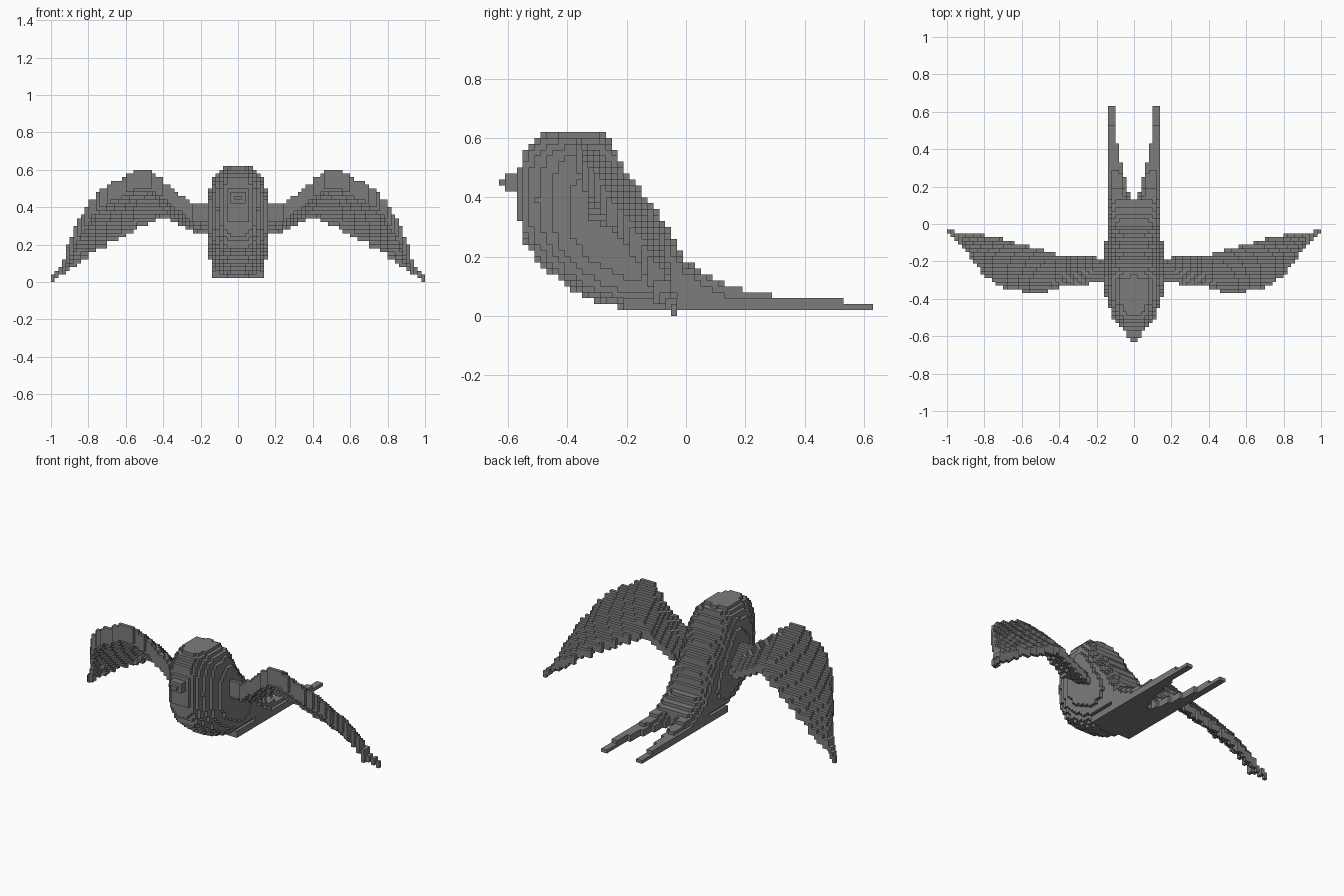
import bpy
import bmesh
from mathutils import Vector

if "Cube" in bpy.data.objects:
    bpy.data.objects.remove(bpy.data.objects["Cube"], do_unlink=True)

VOXEL = 0.02
NX, NY, NZ = 100, 63, 31

grey = bpy.data.materials.new("feather grey")
grey.use_nodes = True
grey.diffuse_color = (0.2, 0.2, 0.2, 1)
grey.node_tree.nodes["Principled BSDF"].inputs["Base Color"].default_value = (0.2, 0.2, 0.2, 1)


def curve(points, t):
    """Piecewise linear profile through (position, value) points."""
    if t <= points[0][0]:
        return points[0][1]
    for (a, u), (b, v) in zip(points, points[1:]):
        if t <= b:
            return u + (v - u) * (t - a) / (b - a)
    return points[-1][1]


# Body profiles along y: back line, belly line and half width
BACK = [(-.58, .46), (-.56, .51), (-.54, .57), (-.5, .6), (-.46, .625), (-.3, .625),
        (-.25, .59), (-.2, .49), (-.15, .42), (-.1, .36), (-.05, .28), (0, .19), (.06, .15), (.12, .12)]
BELLY = [(-.58, .35), (-.56, .31), (-.54, .24), (-.5, .18), (-.45, .14), (-.4, .1),
         (-.35, .07), (-.28, .04), (-.2, .02)]
WIDTH = [(-.58, .05), (-.54, .085), (-.5, .11), (-.4, .15), (-.3, .165), (-.2, .165),
         (-.1, .15), (0, .137), (.12, .13)]

# Wing profiles along x: top and bottom seen from the front, leading and trailing edge from above
WING_TOP = [(.14, .42), (.24, .42), (.32, .48), (.4, .55), (.46, .6), (.54, .6), (.65, .55),
            (.75, .49), (.8, .43), (.85, .35), (.9, .23), (.93, .13), (.96, .06), (1, .02)]
WING_LOW = [(.14, .23), (.22, .25), (.3, .29), (.37, .33), (.43, .33), (.5, .29), (.6, .24),
            (.7, .19), (.8, .13), (.88, .07), (.94, .04), (1, 0)]
WING_FRONT = [(.14, -.31), (.36, -.33), (.42, -.35), (.5, -.37), (.6, -.36), (.7, -.34),
              (.75, -.31), (.8, -.28), (.85, -.21), (.9, -.14), (.95, -.08), (1, -.05)]
WING_REAR = [(.14, -.19), (.24, -.17), (.4, -.17), (.5, -.13), (.6, -.11), (.7, -.08),
             (.8, -.06), (.95, -.04), (1, -.02)]

# Tail profiles along y: inner edge of the fork and thickness
FORK = [(.1, 0), (.2, .04), (.35, .075), (.5, .1), (.64, .11)]


def in_body(x, y, z):
    if y < -.575 or y > .12:
        return False
    top, low, half = curve(BACK, y), curve(BELLY, y), curve(WIDTH, y)
    mid, tall = (top + low) / 2, (top - low) / 2
    return (abs(x) / half) ** 2.7 + (abs(z - mid) / tall) ** 2.7 <= 1


def in_beak(x, y, z):
    return y < -.54 and abs(x) < (y + .66) * .6 and abs(z - .45) < .01 + (y + .64) * .4


def in_tail(x, y, z):
    if y < -.2 or z < .02:
        return False
    inner = curve(FORK, y) if y > .1 else -1
    edge = min(.137 - abs(x), abs(x) - inner)
    steps = [(.08, .14), (.14, .12), (.19, .1), (.29, .08), (.53, .06), (.64, .04)]
    height = next(h for end, h in steps if y < end)
    return edge > 0 and z < min(height, .05 + 1.5 * edge)


def in_wing(x, y, z):
    x = abs(x)
    if x < .14:
        return False
    front, rear = curve(WING_FRONT, x), curve(WING_REAR, x)
    if not front <= y <= rear:
        return False
    # Slanted sheet, thick at the leading edge and thin at the trailing edge
    t = (y - front) / (rear - front)
    top, low = curve(WING_TOP, x), curve(WING_LOW, x)
    thick = min(.1 - .05 * t, max(top - low, VOXEL))
    upper = top - max(top - low - thick, 0) * t
    return upper - thick <= z <= upper


def centre(cell):
    i, j, k = cell
    return Vector((i - NX / 2 + .5, j - NY / 2 + .5, k + .5)) * VOXEL


# Fill the grid, giving each voxel to the first part that claims it
rules = [("body", in_body), ("beak", in_beak), ("tail", in_tail),
         ("left_wing", lambda x, y, z: x > 0 and in_wing(x, y, z)),
         ("right_wing", lambda x, y, z: x < 0 and in_wing(x, y, z))]
filled = {}
for i in range(NX):
    for j in range(NY):
        for k in range(NZ):
            p = centre((i, j, k))
            for name, rule in rules:
                if rule(*p):
                    filled[i, j, k] = name
                    break


def build_part(name):
    """Make a mesh from the outward faces of one part's voxels."""
    bm = bmesh.new()
    verts = {}
    for cell in [c for c, owner in filled.items() if owner == name]:
        for axis in range(3):
            for side in (0, 1):
                near = list(cell)
                near[axis] += 2 * side - 1
                if tuple(near) in filled:
                    continue
                loop = []
                for u, v in ((0, 0), (1, 0), (1, 1), (0, 1)):
                    corner = list(cell)
                    corner[axis] += side
                    corner[(axis + 1) % 3] += u
                    corner[(axis + 2) % 3] += v
                    key = tuple(corner)
                    if key not in verts:
                        verts[key] = bm.verts.new(centre(key) - Vector((.5, .5, .5)) * VOXEL)
                    loop.append(verts[key])
                bm.faces.new(loop if side else loop[::-1])
    mesh = bpy.data.meshes.new(name)
    bm.to_mesh(mesh)
    bm.free()
    mesh.materials.append(grey)
    bpy.context.collection.objects.link(bpy.data.objects.new(name, mesh))


for part, _ in rules:
    build_part(part)
